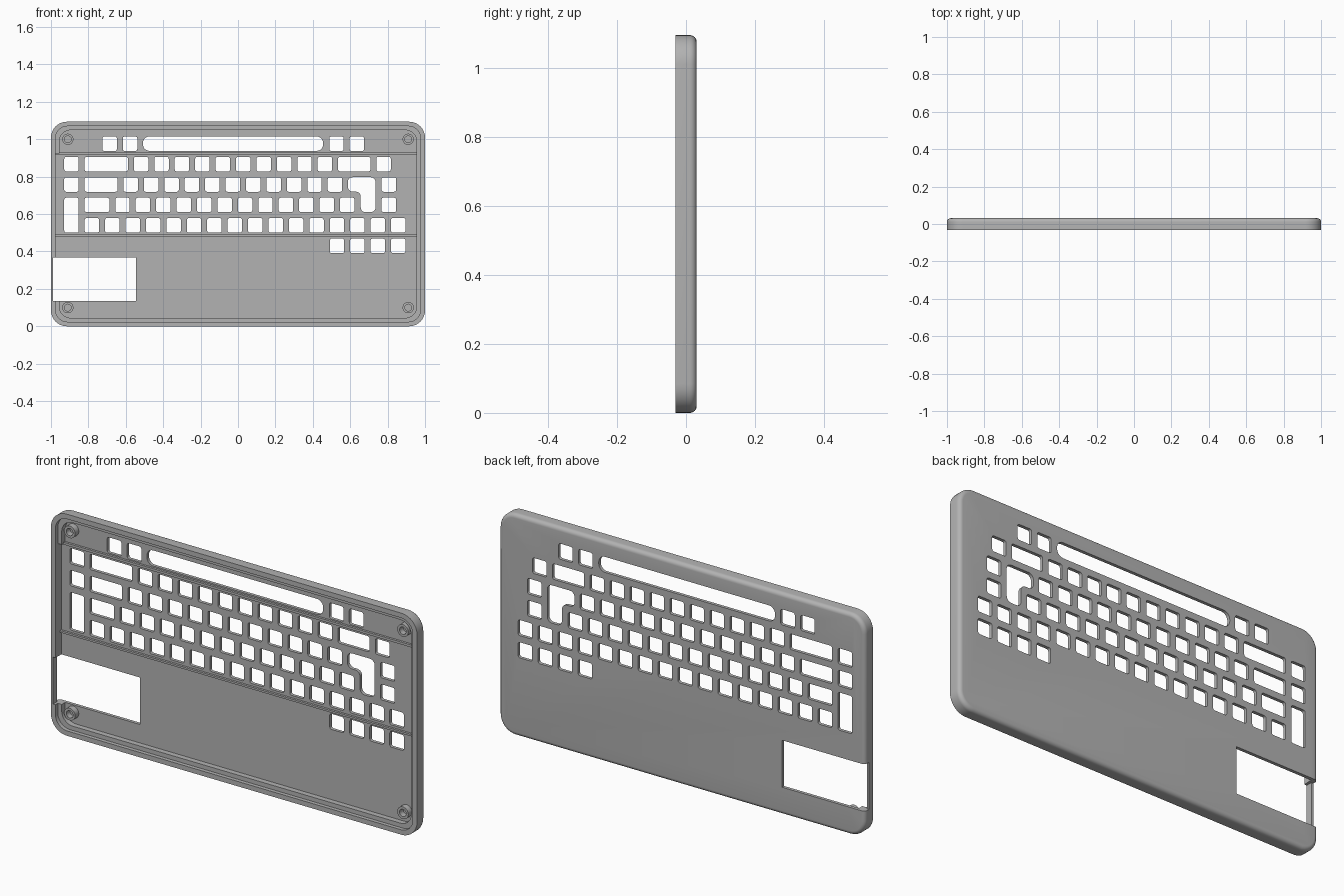
import bpy, bmesh, math
from mathutils import Vector

if "Cube" in bpy.data.objects:
    bpy.data.objects.remove(bpy.data.objects["Cube"])

HEIGHT, FRONT, BACK, FLOOR = 1.094, -0.031, 0.031, 0.015
PITCH, GAP = 0.1092, 0.032

grey = bpy.data.materials.new("case grey")
grey.use_nodes = True
grey.diffuse_color = (0.45, 0.45, 0.45, 1)
grey.node_tree.nodes["Principled BSDF"].inputs["Base Color"].default_value = grey.diffuse_color


def rounded(corners, r, steps=5):
    """Round every right-angled corner of an outline in x and z."""
    out = []
    pts = [Vector(c) for c in corners]
    for i, p in enumerate(pts):
        a = (pts[i - 1] - p).normalized()
        b = (pts[(i + 1) % len(pts)] - p).normalized()
        for k in range(steps + 1):
            t = math.pi / 2 * k / steps
            out.append(p + r * (a * (1 - math.sin(t)) + b * (1 - math.cos(t))))
    return out


def rect(x0, x1, z0, z1):
    return [(x0, z0), (x1, z0), (x1, z1), (x0, z1)]


def loft(bm, rings, closed=False):
    """Skin a list of (outline, y) rings; cap both ends unless closed."""
    loops = [[bm.verts.new((p[0], y, p[1])) for p in outline] for outline, y in rings]
    pairs = list(zip(loops, loops[1:]))
    if closed:
        pairs.append((loops[-1], loops[0]))
    else:
        bm.faces.new(loops[0])
        bm.faces.new(loops[-1][::-1])
    n = len(loops[0])
    for a, b in pairs:
        for i in range(n):
            j = (i + 1) % n
            bm.faces.new((a[i], b[i], b[j], a[j]))


def prism(bm, corners, r=0.0, y0=-0.1, y1=0.1):
    outline = rounded(corners, r) if r else corners
    loft(bm, [(outline, y0), (outline, y1)])


def finish(bm, name):
    bmesh.ops.recalc_face_normals(bm, faces=bm.faces)
    mesh = bpy.data.meshes.new(name)
    bm.to_mesh(mesh)
    bm.free()
    ob = bpy.data.objects.new(name, mesh)
    bpy.context.collection.objects.link(ob)
    mesh.materials.append(grey)
    return ob


def activate(ob):
    bpy.ops.object.select_all(action="DESELECT")
    ob.select_set(True)
    bpy.context.view_layer.objects.active = ob


def cut(target, bm):
    """Subtract the solids in bm from the target."""
    tool = finish(bm, "cutter")
    tool.hide_render = True
    mod = target.modifiers.new("cut", "BOOLEAN")
    mod.operation, mod.solver, mod.object = "DIFFERENCE", "EXACT", tool
    activate(target)
    bpy.ops.object.modifier_apply(modifier=mod.name)
    bpy.data.objects.remove(tool)


# Tray: floor, ledge, lip, outer wall and rounded back edge in one skin
def ring(inset, r):
    return rounded(rect(-1 + inset, 1 - inset, inset, HEIGHT - inset), r, 8)


rings = [(ring(0.045, 0.06), FLOOR), (ring(0.045, 0.06), -0.012),
         (ring(0.024, 0.065), -0.012), (ring(0.024, 0.065), FRONT), (ring(0, 0.085), FRONT)]
FILLET = 0.02
for k in range(7):
    t = math.pi / 2 * k / 6
    inset = FILLET * (1 - math.cos(t))
    rings.append((ring(inset, 0.085 - inset), BACK - FILLET + FILLET * math.sin(t)))
bm = bmesh.new()
loft(bm, rings)
case = finish(bm, "keyboard_case")

# Key openings: rows of (left edge, centre height, widths in key units)
LEFT = -0.945
rows = [
    (-0.741, 0.976, [1, 1]),
    (0.472, 0.976, [1, 1]),
    (LEFT, 0.867, [1, 2.41] + [1] * 10 + [1.87, 1]),
    (LEFT, 0.758, [1, 1.9] + [1] * 11),
    (LEFT + PITCH, 0.649, [1.5] + [1] * 12),
    (LEFT + PITCH, 0.54, [1] * 16),
    (LEFT + 13 * PITCH, 0.43, [1] * 4),
    (0.752, 0.758, [1]),
    (0.752, 0.649, [1]),
]
half = (PITCH - GAP) / 2
bm = bmesh.new()
for x, z, widths in rows:
    for w in widths:
        prism(bm, rect(x + GAP / 2, x + w * PITCH - GAP / 2, z - half, z + half), 0.01)
        x += w * PITCH
# Tall key, long top slot and bent enter key
prism(bm, rect(LEFT + GAP / 2, LEFT + PITCH - GAP / 2, 0.54 - half, 0.649 + half), 0.01)
prism(bm, rect(-0.508, 0.455, 0.938, 1.015), 0.034)
prism(bm, [(0.656, 0.61), (0.736, 0.61), (0.736, 0.797), (0.587, 0.797),
           (0.587, 0.72), (0.656, 0.72)], 0.026)
cut(case, bm)

# Side recess in the ledge, then the display window and its opening in the wall
for corners, y0, y1 in [
    (rect(-0.975, -0.945, 0.3, 0.925), -0.02, FLOOR - 0.0003),
    (rect(-0.989, -0.545, 0.136, 0.368), -0.1, 0.1),
    (rect(-1.1, -0.9, 0.136, 0.368), 0.0, 0.1),
]:
    bm = bmesh.new()
    prism(bm, corners, 0, y0, y1)
    cut(case, bm)
activate(case)
bpy.ops.object.shade_smooth_by_angle(angle=math.radians(35))

# Stiffening ribs across the inside
for name, z, h in [("upper_rib", 0.925, 0.006), ("lower_rib", 0.485, 0.005)]:
    bm = bmesh.new()
    prism(bm, rect(-0.976, 0.956, z - h, z + h), 0, 0.004, FLOOR + 0.003)
    finish(bm, name)


# Screw bosses in the four corners
def circle(x, z, r, n=32):
    return [(x + r * math.cos(2 * math.pi * i / n), z + r * math.sin(2 * math.pi * i / n))
            for i in range(n)]


for side, sx in (("left", 1), ("right", -1)):
    for level, z in (("lower", 0.1), ("upper", 1.0)):
        bm = bmesh.new()
        x = sx * 0.91
        loft(bm, [(circle(x, z, 0.03), FLOOR + 0.003), (circle(x, z, 0.03), -0.014),
                  (circle(x, z, 0.018), -0.014), (circle(x, z, 0.018), FLOOR + 0.003)], True)
        boss = finish(bm, f"{level}_{side}_screw_boss")
        activate(boss)
        bpy.ops.object.shade_smooth_by_angle(angle=math.radians(35))
